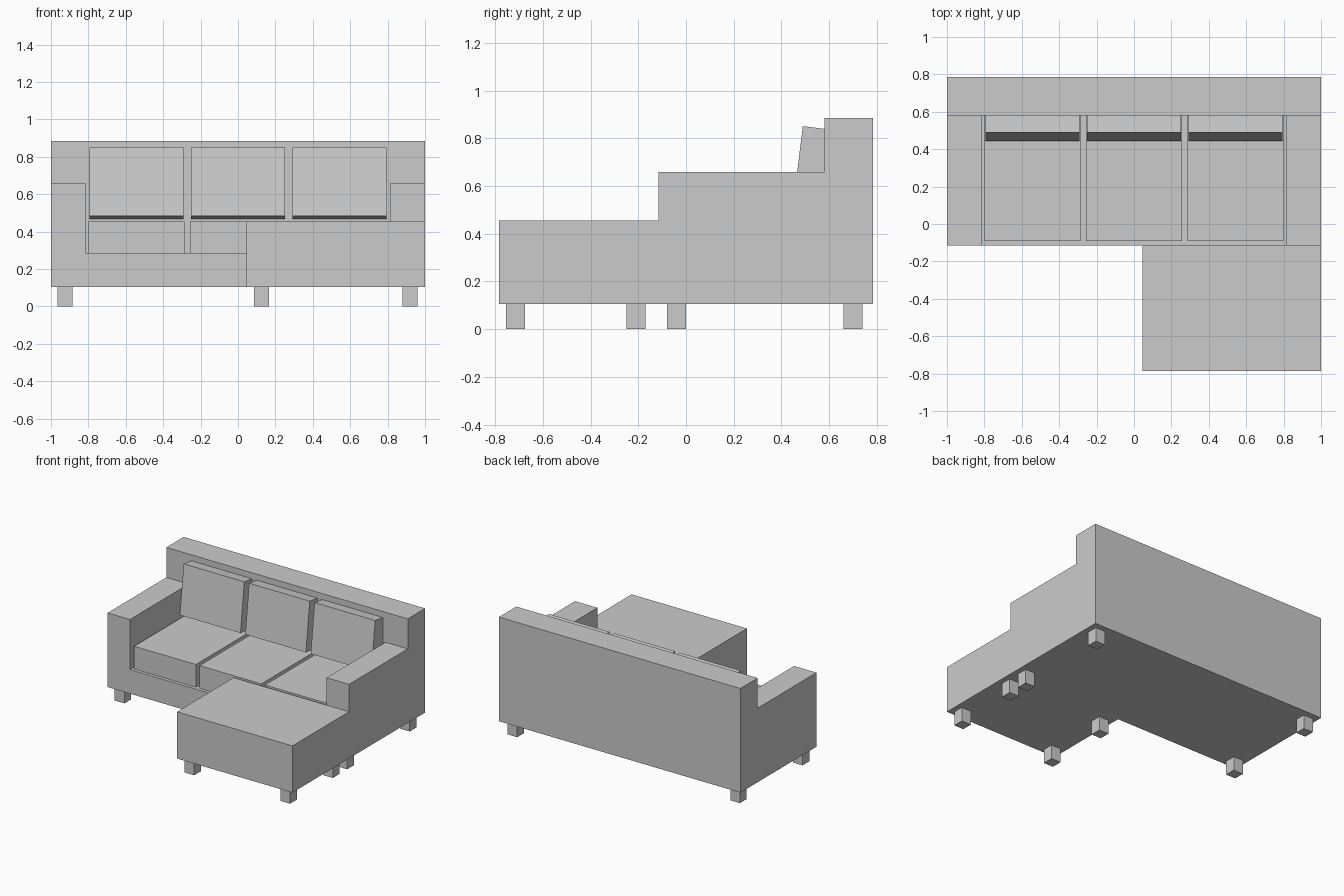
import bpy
import math
from mathutils import Matrix, Vector

old = bpy.data.objects.get("Cube")
if old:
    bpy.data.objects.remove(old, do_unlink=True)

grey = bpy.data.materials.new("light_grey_fabric")
grey.use_nodes = True
colour = (0.6, 0.6, 0.6, 1)
grey.diffuse_color = colour
grey.node_tree.nodes["Principled BSDF"].inputs["Base Color"].default_value = colour


def box(name, x, y, z, matrix=None):
    """Box spanning the given (low, high) ranges, optionally moved by a matrix."""
    verts = [(a, b, c) for c in z for b in y for a in x]
    faces = [(0, 2, 3, 1), (4, 5, 7, 6), (0, 1, 5, 4),
             (2, 6, 7, 3), (0, 4, 6, 2), (1, 3, 7, 5)]
    mesh = bpy.data.meshes.new(name)
    mesh.from_pydata(verts, [], faces)
    if matrix:
        mesh.transform(matrix)
    mesh.materials.append(grey)
    obj = bpy.data.objects.new(name, mesh)
    bpy.context.collection.objects.link(obj)
    return obj


LEG_TOP, BASE_TOP, SEAT_TOP, ARM_TOP, BACK_TOP = 0.105, 0.285, 0.455, 0.66, 0.885
FRONT, BACK_FRONT, REAR = -0.115, 0.58, 0.785

# Frame: base, backrest, arms and chaise block
box("base", (-1, 1), (FRONT, BACK_FRONT), (LEG_TOP, BASE_TOP))
box("backrest", (-1, 1), (BACK_FRONT, REAR), (LEG_TOP, BACK_TOP))
box("right_arm", (-1, -0.815), (FRONT, BACK_FRONT), (BASE_TOP, ARM_TOP))
box("left_arm", (0.815, 1), (FRONT, BACK_FRONT), (BASE_TOP, ARM_TOP))
box("chaise", (0.045, 1), (-REAR, FRONT), (LEG_TOP, SEAT_TOP))

# Seat cushions, and back cushions leaning into the backrest
lean = Matrix.Translation(Vector((0, 0.445, 0.485))) @ Matrix.Rotation(math.radians(-7), 4, "X")
for side, cx in (("right", -0.542), ("middle", 0), ("left", 0.542)):
    box(side + "_seat_cushion", (cx - 0.256, cx + 0.256),
        (-0.09, BACK_FRONT), (BASE_TOP, SEAT_TOP))
    box(side + "_back_cushion", (cx - 0.251, cx + 0.251), (0, 0.165), (0, 0.369), lean)

# Square legs under the sofa and the chaise
legs = {
    "rear_right_leg": (-0.925, 0.70), "front_right_leg": (-0.925, -0.04),
    "rear_left_leg": (0.92, 0.70), "front_left_leg": (0.92, -0.04),
    "chaise_rear_left_leg": (0.92, -0.21), "chaise_rear_right_leg": (0.125, -0.21),
    "chaise_front_left_leg": (0.92, -0.715), "chaise_front_right_leg": (0.125, -0.715),
}
for name, (cx, cy) in legs.items():
    box(name, (cx - 0.04, cx + 0.04), (cy - 0.04, cy + 0.04), (0, LEG_TOP))
